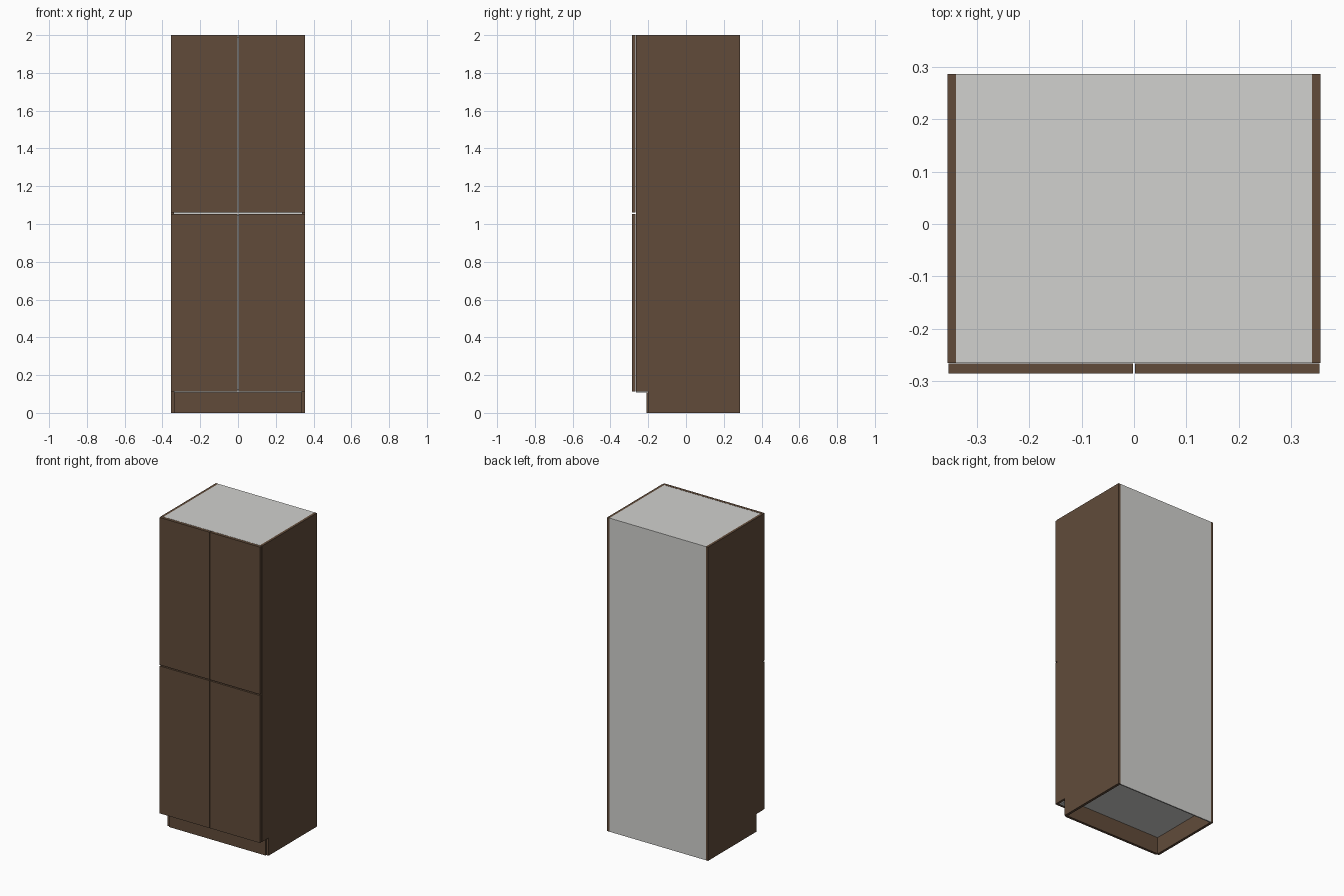
import bpy
import bmesh

if "Cube" in bpy.data.objects:
    bpy.data.objects.remove(bpy.data.objects["Cube"])


def material(name, rgb):
    m = bpy.data.materials.new(name)
    m.diffuse_color = (*rgb, 1.0)
    m.use_nodes = True
    m.node_tree.nodes["Principled BSDF"].inputs["Base Color"].default_value = m.diffuse_color
    return m


BROWN = material("brown wood", (0.120, 0.071, 0.042))
GREY = material("light grey board", (0.64, 0.64, 0.62))


def finish(name, bm, mat):
    bmesh.ops.recalc_face_normals(bm, faces=bm.faces)
    mesh = bpy.data.meshes.new(name)
    bm.to_mesh(mesh)
    bm.free()
    mesh.materials.append(mat)
    ob = bpy.data.objects.new(name, mesh)
    bpy.context.collection.objects.link(ob)
    return ob


def box(name, x, y, z, mat):
    """Board given by its (min, max) range on each axis."""
    bm = bmesh.new()
    bmesh.ops.create_cube(bm, size=1.0)
    for v in bm.verts:
        v.co = [r[0] if c < 0 else r[1] for c, r in zip(v.co, (x, y, z))]
    return finish(name, bm, mat)


W, T = 0.356, 0.016            # half width, board thickness
IN = W - T                     # inner half width
FRONT, BACK, TOP = -0.265, 0.286, 2.0
KICK_Y, KICK_Z = -0.2, 0.113   # recess for the toe kick

# Side panels with a notch at the front foot
profile = [(KICK_Y, 0), (BACK, 0), (BACK, TOP), (FRONT, TOP),
           (FRONT, KICK_Z), (KICK_Y, KICK_Z)]
for side, x0 in (("left", -W), ("right", IN)):
    bm = bmesh.new()
    face = bm.faces.new([bm.verts.new((x0, y, z)) for y, z in profile])
    ext = bmesh.ops.extrude_face_region(bm, geom=[face])
    verts = [g for g in ext["geom"] if isinstance(g, bmesh.types.BMVert)]
    bmesh.ops.translate(bm, verts=verts, vec=(T, 0, 0))
    finish(f"{side}_side_panel", bm, BROWN)

# Grey carcass boards
box("top_panel", (-IN, IN), (FRONT, BACK), (TOP - T, TOP), GREY)
box("bottom_panel", (-IN, IN), (FRONT, BACK - 0.008), (0.108, 0.108 + T), GREY)
box("middle_shelf", (-IN, IN), (FRONT + 0.02, BACK - 0.008), (1.045, 1.045 + T), GREY)
box("back_panel", (-IN, IN), (BACK - 0.008, BACK), (0, TOP - T), GREY)

# Toe kick board
box("toe_kick", (-IN, IN), (KICK_Y - 0.008, KICK_Y + 0.008), (0, 0.107), BROWN)

# Four doors
for row, z in (("lower", (KICK_Z, 1.053)), ("upper", (1.060, TOP))):
    for side, x in (("left", (-0.354, -0.0015)), ("right", (0.0015, 0.354))):
        box(f"{row}_{side}_door", x, (-0.285, FRONT - 0.0015), z, BROWN)
